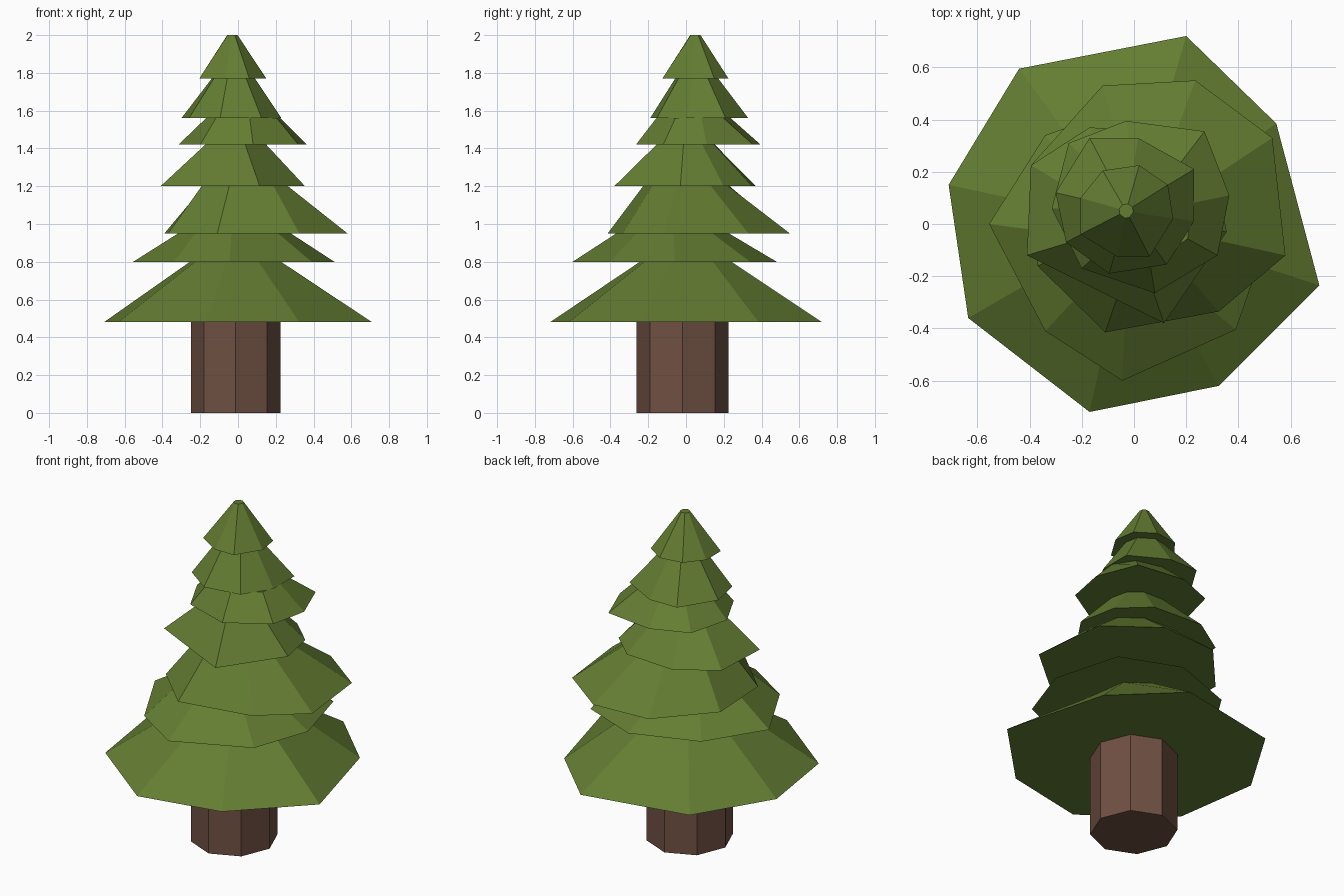
import bpy, bmesh, math
from mathutils import Vector


def material(name, rgb):
    m = bpy.data.materials.new(name)
    m.diffuse_color = (*rgb, 1)
    return m


def frustum(name, lower, upper, z0, z1, mat):
    # closed flat-faced solid between two matching outlines
    bm = bmesh.new()
    a = [bm.verts.new((x, y, z0)) for x, y in lower]
    b = [bm.verts.new((x, y, z1)) for x, y in upper]
    n = len(a)
    for i in range(n):
        j = (i + 1) % n
        bm.faces.new((a[i], a[j], b[j], b[i]))
    bm.faces.new(a)
    bm.faces.new(b)
    bmesh.ops.recalc_face_normals(bm, faces=bm.faces)
    me = bpy.data.meshes.new(name)
    bm.to_mesh(me)
    bm.free()
    me.materials.append(mat)
    ob = bpy.data.objects.new(name, me)
    bpy.context.collection.objects.link(ob)


green = material("needles", (0.127, 0.205, 0.032))
brown = material("bark", (0.16, 0.08, 0.055))

# trunk
ring = [(-0.013 + 0.237 * math.cos(i * math.pi / 4),
         -0.018 + 0.243 * math.sin(i * math.pi / 4)) for i in range(8)]
frustum("trunk", ring, ring, 0, 0.48, brown)

# foliage tiers: base height, top height, top centre, top radius, irregular skirt outline
tiers = [
    (0.48, 0.80, (-0.01, 0.0), 0.25,
     [(.20, .72), (.545, .385), (.71, -.235), (.325, -.62),
      (-.17, -.72), (-.635, -.36), (-.71, .15), (-.44, .595)]),
    (0.80, 0.95, (-0.02, -0.07), 0.30,
     [(.05, .48), (.40, .34), (.51, -.06), (.39, -.405),
      (-.045, -.60), (-.34, -.41), (-.555, 0), (-.34, .34)]),
    (0.95, 1.20, (0.03, 0.0), 0.24,
     [(.235, .55), (.53, .33), (.58, -.12), (.325, -.335),
      (-.11, -.415), (-.37, -.16), (-.39, .23), (-.12, .53)]),
    (1.20, 1.42, (-0.015, 0.0), 0.165,
     [(.15, .35), (.31, .20), (.355, -.03), (.115, -.38),
      (-.41, -.12), (-.395, .225), (-.17, .37)]),
    (1.42, 1.56, (0.03, 0.04), 0.20,
     [(-.03, .395), (.27, .355), (.365, .11), (.32, -.12),
      (.08, -.265), (-.20, -.17), (-.315, .06), (-.25, .31)]),
    (1.56, 1.77, (-0.025, 0.055), 0.117,
     [(.015, .33), (.23, .21), (.23, .01), (.125, -.155),
      (-.095, -.19), (-.26, -.07), (-.30, .12), (-.17, .33)]),
    (1.77, 2.00, (-0.03, 0.05), 0.028,
     [(.02, .225), (.13, .15), (.15, .02), (.06, -.125),
      (-.065, -.125), (-.205, -.04), (-.205, .10), (-.12, .205)]),
]
for k, (z0, z1, c, r, skirt) in enumerate(tiers, 1):
    c = Vector(c)
    top = [c + (Vector(p) - c).normalized() * r for p in skirt]
    frustum(f"foliage_tier_{k}", skirt, top, z0, z1, green)
